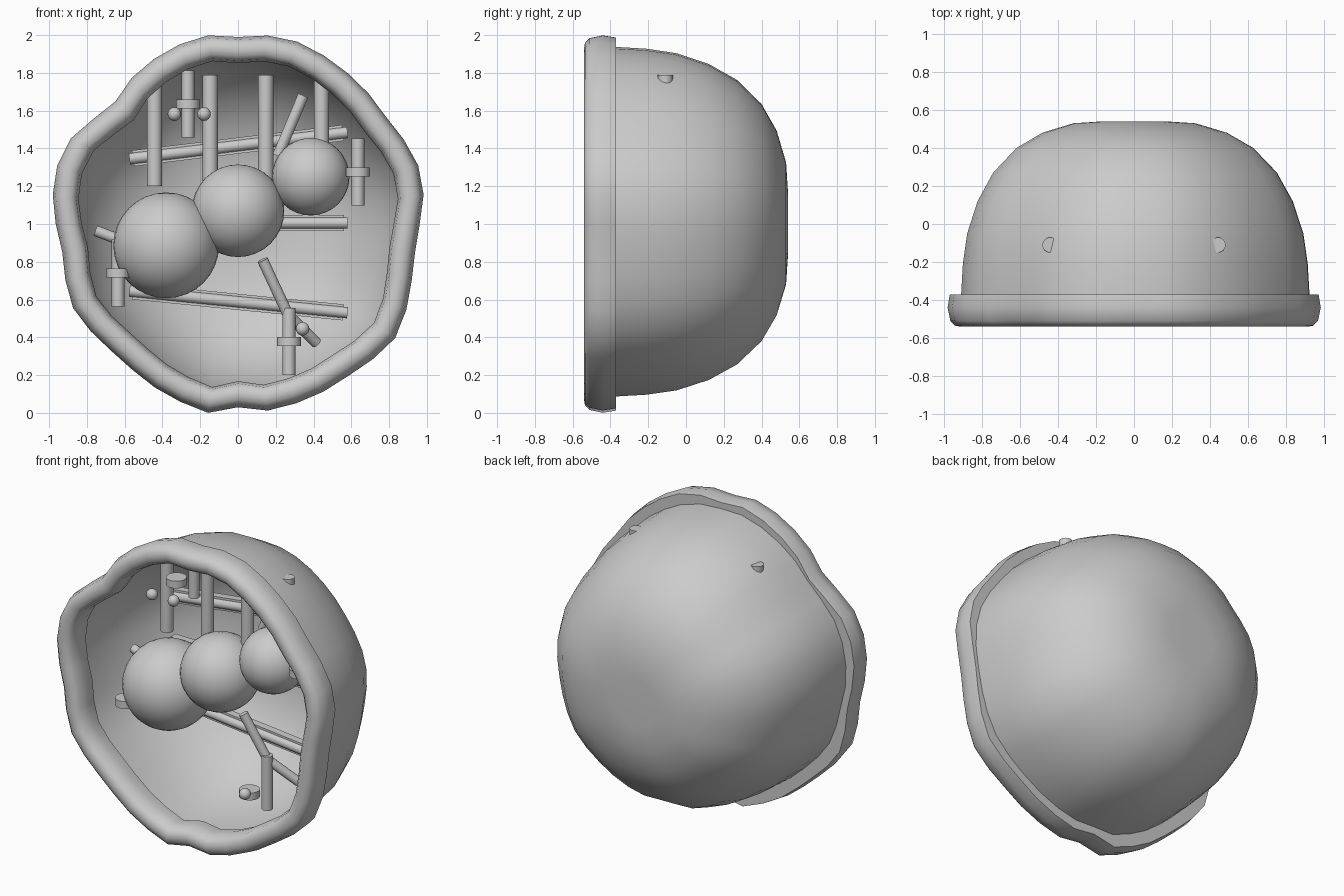
import bpy, bmesh, math
from mathutils import Vector

if "Cube" in bpy.data.objects:
    bpy.data.objects.remove(bpy.data.objects["Cube"])

N = 40
# rim outline: clockwise angle from top, outer radius
OUT = [(0, .99), (9, 1.01), (18, 1.015), (34, .99), (56, .965), (70, 1.005), (81, .995),
       (90, .962), (102, .945), (125, 1.03), (144, .994), (171, 1.0), (180, .97),
       (189, 1.012), (199, .987), (221, .943), (243, .98), (262, .94), (279, .993),
       (290, 1.009), (298, .993), (308, .935), (317, .913), (325, .963), (342, 1.0),
       (351, 1.011), (360, .99)]


def outer(deg):
    for (a, r), (b, s) in zip(OUT, OUT[1:]):
        if a <= deg <= b:
            return r + (s - r) * (deg - a) / (b - a)


def shell_edge(deg):
    c = math.cos(math.radians(deg - 45))
    dip = max(0, math.cos(math.radians(2 * (deg - 45))))
    return min(.92 + .5 * (outer(deg) - .975) + .014 * c - .03 * dip, outer(deg) - .02)


def loft(name, rings, closed=False, pole=None):
    """Skin rings given as (radius function, y) around the y axis at z = 1."""
    bm = bmesh.new()
    rows = []
    for f, y in rings:
        row = []
        for i in range(N):
            d = 360 * i / N
            t = math.radians(d)
            row.append(bm.verts.new((f(d) * math.sin(t), y, 1 + f(d) * math.cos(t))))
        rows.append(row)
    pairs = list(zip(rows, rows[1:])) + ([(rows[-1], rows[0])] if closed else [])
    for a, b in pairs:
        for i in range(N):
            j = (i + 1) % N
            bm.faces.new((a[i], a[j], b[j], b[i]))
    if pole is not None:
        p = bm.verts.new((0, pole, 1))
        for i in range(N):
            bm.faces.new((rows[-1][i], rows[-1][(i + 1) % N], p))
    bmesh.ops.recalc_face_normals(bm, faces=bm.faces)
    me = bpy.data.meshes.new(name)
    bm.to_mesh(me)
    bm.free()
    ob = bpy.data.objects.new(name, me)
    bpy.context.collection.objects.link(ob)
    return smooth(ob, name, 60)


def smooth(ob, name, angle=40):
    ob.name = name
    bpy.ops.object.select_all(action='DESELECT')
    ob.select_set(True)
    bpy.context.view_layer.objects.active = ob
    bpy.ops.object.shade_smooth_by_angle(angle=math.radians(angle))
    return ob


def rod(name, a, b, r):
    a, b = Vector(a), Vector(b)
    bpy.ops.mesh.primitive_cylinder_add(vertices=16, radius=r, depth=(b - a).length,
                                        location=(a + b) / 2)
    ob = bpy.context.object
    ob.rotation_euler = (b - a).to_track_quat('Z', 'Y').to_euler()
    return smooth(ob, name)


def ball(name, loc, r, seg=32):
    bpy.ops.mesh.primitive_uv_sphere_add(segments=seg, ring_count=seg // 2, radius=r, location=loc)
    return smooth(bpy.context.object, name)


# hollow bowl-shaped shell, wobble fading towards the back
PROFILE = [(-.44, 1), (-.37, 1), (-.21, .99), (-.05, .965), (.12, .905), (.27, .815), (.4, .68),
           (.48, .53), (.53, .35), (.54, .18)]
rings = []
for y, s in PROFILE:
    k = .4 + .6 * s
    rings.append((lambda d, s=s, k=k: s * (.92 + k * (shell_edge(d) - .92)), y))
loft("shell", rings, pole=.535)

# thick wavy rim around the opening
SECTION = [(.058, -.37), (.07, -.44), (.055, -.51), (.03, -.535), (0, -.54), (-.03, -.535),
           (-.055, -.51), (-.068, -.44), (-.058, -.37)]
loft("rim", [(lambda d, q=q: outer(d) - .07 + q, y) for q, y in SECTION], closed=True)

# three large spheres in a rising row
for i, (x, z, r) in enumerate([(-.38, .887, .28), (0, 1.07, .245), (.385, 1.25, .205)]):
    ball(f"large_sphere_{i}", (x, -.18, z), r)

# hanging ceiling rods
for i, x in enumerate((-.442, -.147, .147, .442)):
    rod(f"hanging_rod_{i}", (x, -.11, 1.2), (x, -.11, 1.79), .04)

# cross bars: a flat plank with a longer round bar through it
for i, (y, z0, z1) in enumerate([(.04, 1.345, 1.485), (.1, 1.005, 1.005), (.11, .645, .53)]):
    rod(f"cross_bar_{i}", (-.575, y, z0), (.58, y, z1), .03)
    bpy.ops.mesh.primitive_cube_add(size=1, location=(0, y + .02, (z0 + z1) / 2))
    p = bpy.context.object
    p.name = f"cross_plank_{i}"
    p.scale = (1.12, .05, .085)
    p.rotation_euler = (0, -math.atan2(z1 - z0, 1.155), 0)

# upright pegs, each with a disc in front
for i, (x, z) in enumerate([(-.265, 1.635), (.635, 1.275), (-.635, .74), (.27, .378)]):
    rod(f"peg_{i}", (x, -.08, z - .178), (x, -.08, z + .178), .034)
    rod(f"peg_disc_{i}", (x, -.265, z - .024), (x, -.265, z + .024), .063)

# loose sticks
STICKS = [[(.345, -.04, 1.68), (.21, -.04, 1.36)],
          [(-.755, -.02, .965), (-.4, -.02, .83)],
          [(.13, -.13, .81), (.265, -.07, .52)],
          [(.265, -.07, .52), (.415, .04, .37)]]
for i, (a, b) in enumerate(STICKS):
    rod(f"stick_{i}", a, b, .029)

# small beads
for i, (x, z) in enumerate([(-.337, 1.582), (-.18, 1.582), (.342, .445)]):
    ball(f"bead_{i}", (x, -.415, z), .036, 16)
